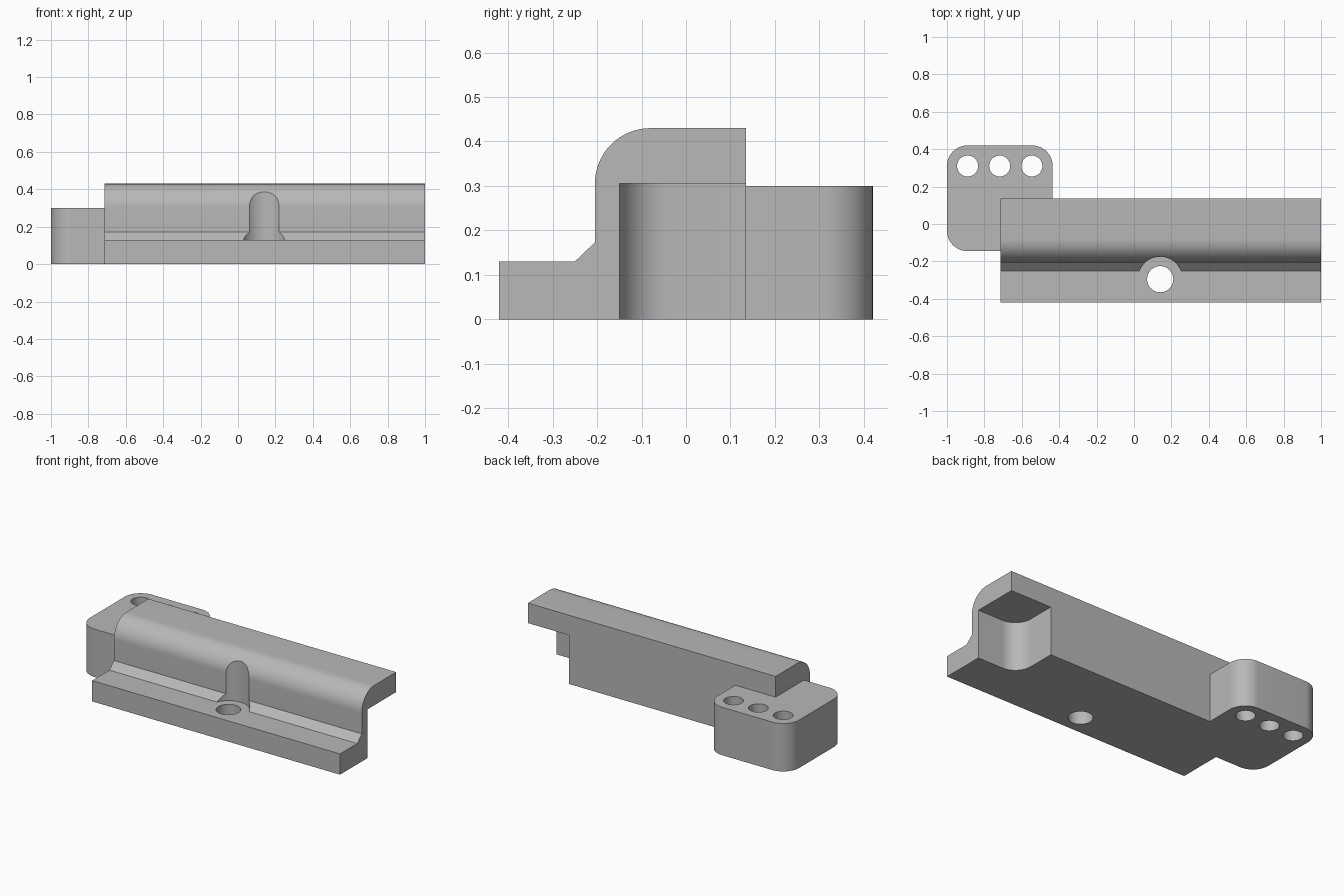
import bpy, math
from math import sin, cos, pi

if "Cube" in bpy.data.objects:
    bpy.data.objects.remove(bpy.data.objects["Cube"])

grey = bpy.data.materials.new("plain grey")
grey.use_nodes = True
colour = (0.48, 0.48, 0.48, 1)
grey.diffuse_color = colour
grey.node_tree.nodes["Principled BSDF"].inputs["Base Color"].default_value = colour


def arc(cx, cy, r, start, end, steps=16):
    """Points along an arc, angles in degrees."""
    angles = [math.radians(start + (end - start) * i / steps) for i in range(steps + 1)]
    return [(cx + r * cos(a), cy + r * sin(a)) for a in angles]


def prism(name, outline, low, high, axis="z"):
    """Extrude an xy outline along z, or a yz outline along x."""
    def place(p, h):
        return (p[0], p[1], h) if axis == "z" else (h, p[0], p[1])
    n = len(outline)
    verts = [place(p, low) for p in outline] + [place(p, high) for p in outline]
    faces = [tuple(reversed(range(n))), tuple(range(n, 2 * n))]
    faces += [(i, (i + 1) % n, n + (i + 1) % n, n + i) for i in range(n)]
    mesh = bpy.data.meshes.new(name)
    mesh.from_pydata(verts, [], faces)
    mesh.materials.append(grey)
    obj = bpy.data.objects.new(name, mesh)
    bpy.context.collection.objects.link(obj)
    return obj


def cylinder(name, x, y, r, low, high):
    return prism(name, arc(x, y, r, 0, 360, 64)[:-1], low, high)


def combine(target, tool, operation):
    """Apply a boolean and discard the helper."""
    tool.hide_render = True
    mod = target.modifiers.new(operation, "BOOLEAN")
    mod.operation, mod.solver, mod.object = operation, "EXACT", tool
    bpy.context.view_layer.objects.active = target
    bpy.ops.object.modifier_apply(modifier=mod.name)
    bpy.data.objects.remove(tool)


# Long rail: stepped section with a chamfered foot and rounded shoulder
section = [(0.135, 0.43)] + arc(-0.08, 0.305, 0.125, 90, 180)
section += [(-0.205, 0.173), (-0.25, 0.13), (-0.42, 0.13), (-0.42, 0), (0.135, 0)]
rail = prism("bracket_body", section[::-1], -0.715, 1, "x")

# Rounded pocket beneath the left end
pocket = [(1.1, -0.15), (1.1, 0.3), (0.715, 0.3)] + arc(0.825, -0.04, 0.11, 180, 270)
combine(rail, prism("end_pocket", pocket, -0.1, 0.305), "DIFFERENCE")

# Rounded mounting block at the right end
R = 0.11
x0, x1, y0, y1 = -1, -0.435, -0.145, 0.42
block = (arc(x1 - R, y0 + R, R, -90, 0) + arc(x1 - R, y1 - R, R, 0, 90)
         + arc(x0 + R, y1 - R, R, 90, 180) + arc(x0 + R, y0 + R, R, 180, 270))
combine(rail, prism("mounting_block", block, 0, 0.3), "UNION")

# Screw holes through the block
for x in (-0.89, -0.718, -0.546):
    combine(rail, cylinder("block_hole", x, 0.31, 0.056, -0.1, 0.36), "DIFFERENCE")

# Bolt hole in the foot, with clearance for its head
combine(rail, cylinder("head_clearance", 0.14, -0.295, 0.12, 0.13, 0.6), "DIFFERENCE")
combine(rail, cylinder("foot_hole", 0.14, -0.295, 0.07, -0.1, 0.3), "DIFFERENCE")

bpy.ops.object.select_all(action="DESELECT")
rail.select_set(True)
bpy.context.view_layer.objects.active = rail
bpy.ops.object.shade_smooth_by_angle(angle=math.radians(25))
